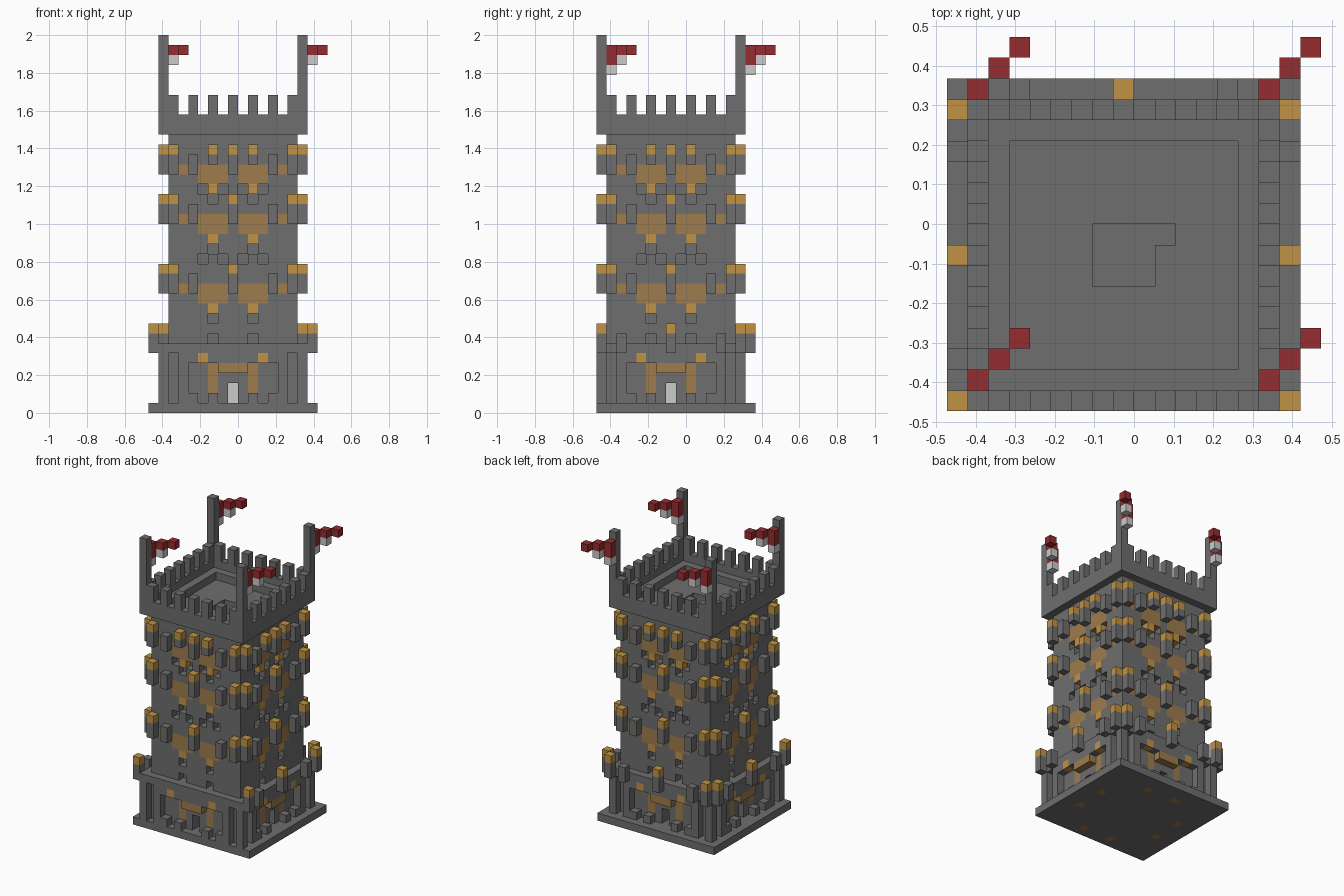
import bpy, bmesh
from mathutils import Vector

cube = bpy.data.objects.get("Cube")
if cube:
    bpy.data.objects.remove(cube, do_unlink=True)

V = 1 / 19                                # edge of one block
ORIGIN = Vector((-0.5 * V, -1.5 * V, 0))  # tower axis
COLOURS = {
    "stone_grey": (0.158, 0.158, 0.158),
    "gold": (0.53, 0.29, 0.06),
    "dull_gold": (0.34, 0.20, 0.075),
    "flag_red": (0.30, 0.026, 0.03),
    "flag_white": (0.60, 0.60, 0.60),
}
MATS = []
for name, rgb in COLOURS.items():
    m = bpy.data.materials.new(name)
    m.use_nodes = True
    m.diffuse_color = (*rgb, 1)
    m.node_tree.nodes["Principled BSDF"].inputs["Base Color"].default_value = (*rgb, 1)
    MATS.append(m)
GREY, GOLD, DULL, RED, WHITE = range(len(MATS))

parts = {}


def block(part, us, ws, ks, mat=GREY):
    """Fill a box of cells; each range is (first, last)."""
    cells = parts.setdefault(part, {})
    for u in range(us[0], us[1] + 1):
        for w in range(ws[0], ws[1] + 1):
            for k in range(ks[0], ks[1] + 1):
                if w >= -7 or part == "flags":
                    if mat is None:
                        cells.pop((u, w, k), None)
                    else:
                        cells[u, w, k] = mat


def around(part, us, d, ks, mat=GREY):
    """Repeat a row of cells at distance d on all four sides, mirrored."""
    for a, b in {us, (-us[1], -us[0])}:
        for s in (-d, d):
            block(part, (a, b), (s, s), ks, mat)
            block(part, (s, s), (a, b), ks, mat)


def one(part, u, d, ks, mat=GREY):
    around(part, (u, u), d, ks, mat)


def posts(level, d, top):
    """Brackets on a side: gold capped at corners and middle, plain between."""
    for u in (0, d - 1):
        one(level, u, d, (top - 2, top - 1))
        one(level, u, d, (top, top), GOLD)
    one(level, d - 3, d, (top - 2, top - 1))


# Ground plate
block("base_plate", (-8, 8), (-7, 8), (0, 0))
one("base_plate", 2, 6, (0, 0), DULL)

# Tower body with doors
block("tower_body", (-6, 6), (-6, 6), (1, 27))
for d in (5, 6):
    one("tower_body", 0, d, (1, 2), None)
one("tower_body", 0, 4, (1, 2), WHITE)
one("tower_body", 2, 6, (2, 4), DULL)
one("tower_body", 2, 6, (7, 7), None)

# Framed arcade around the foot
for u in (5, 7):
    one("base_arcade", u, 7, (1, 5))
around("base_arcade", (-5, 5), 7, (5, 5))
around("base_arcade", (-7, 7), 7, (6, 6))
one("base_arcade", 3, 7, (5, 5), GOLD)
around("door_lintels", (-1, 1), 7, (4, 4), DULL)
for u in (2, 4):
    one("door_steps", u, 7, (1, 1))
posts("base_brackets", 8, 8)

# Three storeys of golden panels, pits and brackets
for storey, top in (("lower", 14), ("middle", 21), ("upper", 26)):
    around("tower_body", (1, 3), 6, (top - 3, top - 2), DULL)
    one("tower_body", 5, 6, (top - 2, top - 2), DULL)
    one("tower_body", 2, 6, (top - 4, top - 4), GOLD)
    one("tower_body", 2, 6, (top - 5, top - 5), None)
    if storey != "upper":
        for u in (1, 3):
            one("tower_body", u, 6, (top + 1, top + 1), None)
    posts(storey + "_brackets", 7, top)
one("upper_brackets", 2, 7, (25, 25))
one("upper_brackets", 2, 7, (26, 26), GOLD)

# Battlements, roof ledge and stair opening
around("battlements", (-7, 7), 7, (28, 29))
for u in (0, 2, 4, 6):
    one("battlements", u, 7, (30, 31))
around("roof_ledge", (-6, 6), 6, (28, 28))
block("tower_body", (-1, 1), (-1, 1), (24, 27), None)
block("tower_body", (2, 2), (1, 1), (24, 27), None)

# Corner poles with diagonal flags
for u in (-7, 7):
    for w in (-7, 7):
        block("flag_poles", (u, u), (w, w), (28, 37))
        for i in range(3):
            a, b = (u + i, u + i), (w + i + 1, w + i + 1)
            block("flags", a, b, (35 if i == 0 else 36, 36), RED)
            if i < 2:
                block("flags", a, b, (34 + i, 34 + i), WHITE)

# Turn the cells of each part into a clean surface mesh
SIDES = [Vector(n) for n in ((1, 0, 0), (-1, 0, 0), (0, 1, 0), (0, -1, 0), (0, 0, 1), (0, 0, -1))]
filled = {c for cells in parts.values() for c in cells}


def build(name, cells):
    bm = bmesh.new()
    for (u, w, k), mat in cells.items():
        centre = Vector((u, w, k + 0.5))
        for n in SIDES:
            if (u + int(n.x), w + int(n.y), k + int(n.z)) in filled:
                continue
            t = Vector((n.y, n.z, n.x))
            s = n.cross(t)
            corners = [centre + (n + p * t + q * s) / 2
                       for p, q in ((-1, -1), (1, -1), (1, 1), (-1, 1))]
            face = bm.faces.new([bm.verts.new(c * V + ORIGIN) for c in corners])
            face.material_index = mat
    bmesh.ops.remove_doubles(bm, verts=bm.verts[:], dist=V / 100)
    bmesh.ops.dissolve_limit(bm, angle_limit=0.01, verts=bm.verts[:],
                             edges=bm.edges[:], delimit={'MATERIAL'})
    mesh = bpy.data.meshes.new(name)
    bm.to_mesh(mesh)
    bm.free()
    for m in MATS:
        mesh.materials.append(m)
    bpy.context.collection.objects.link(bpy.data.objects.new(name, mesh))


for name, cells in parts.items():
    build(name, cells)
